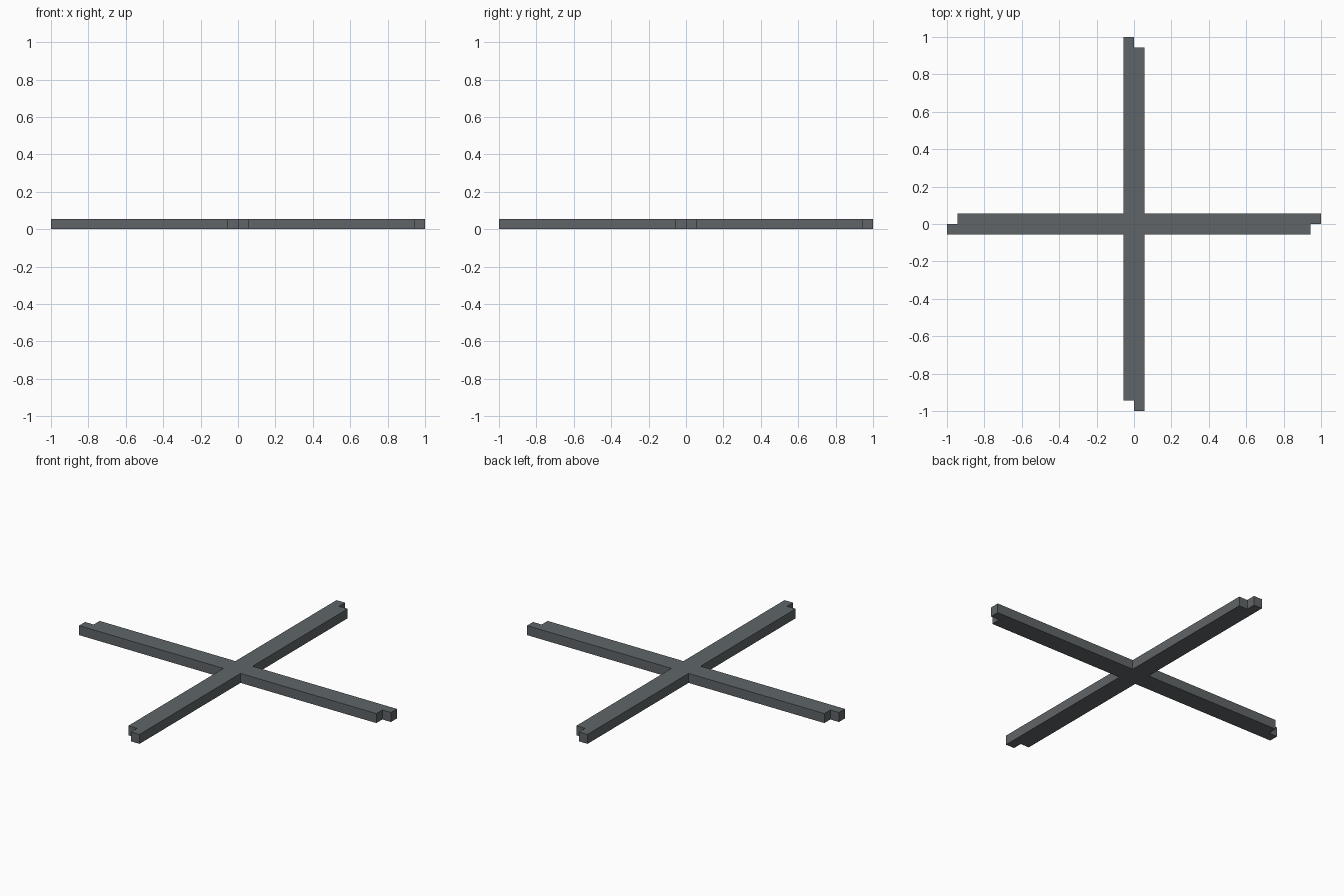
import bpy, bmesh
from mathutils import Matrix, Vector

if "Cube" in bpy.data.objects:
    bpy.data.objects.remove(bpy.data.objects["Cube"])

W = 0.056      # half width of an arm, also its height
NOTCH = 0.944  # where the notched half of each arm ends

steel = bpy.data.materials.new("dark grey")
steel.diffuse_color = (0.115, 0.130, 0.137, 1)
steel.use_nodes = True
steel.node_tree.nodes["Principled BSDF"].inputs["Base Color"].default_value = steel.diffuse_color

# Outline of one stepped arm, repeated at four quarter turns
arm = [(W, -W), (NOTCH, -W), (NOTCH, 0), (1, 0), (1, W)]
turns = [((1, 0), (0, 1)), ((0, -1), (1, 0)), ((-1, 0), (0, -1)), ((0, 1), (-1, 0))]
outline = [Vector((a[0] * x + a[1] * y, b[0] * x + b[1] * y, 0))
           for a, b in turns for x, y in arm]

# Extrude the cross outline into a solid bar frame
bm = bmesh.new()
base = bm.faces.new([bm.verts.new(p) for p in outline])
top = bmesh.ops.extrude_face_region(bm, geom=[base], use_keep_orig=True)
bmesh.ops.translate(bm, vec=(0, 0, W),
                    verts=[v for v in top["geom"] if isinstance(v, bmesh.types.BMVert)])
bmesh.ops.recalc_face_normals(bm, faces=bm.faces)

mesh = bpy.data.meshes.new("cross_frame")
bm.to_mesh(mesh)
bm.free()
mesh.materials.append(steel)
bpy.context.collection.objects.link(bpy.data.objects.new("cross_frame", mesh))
